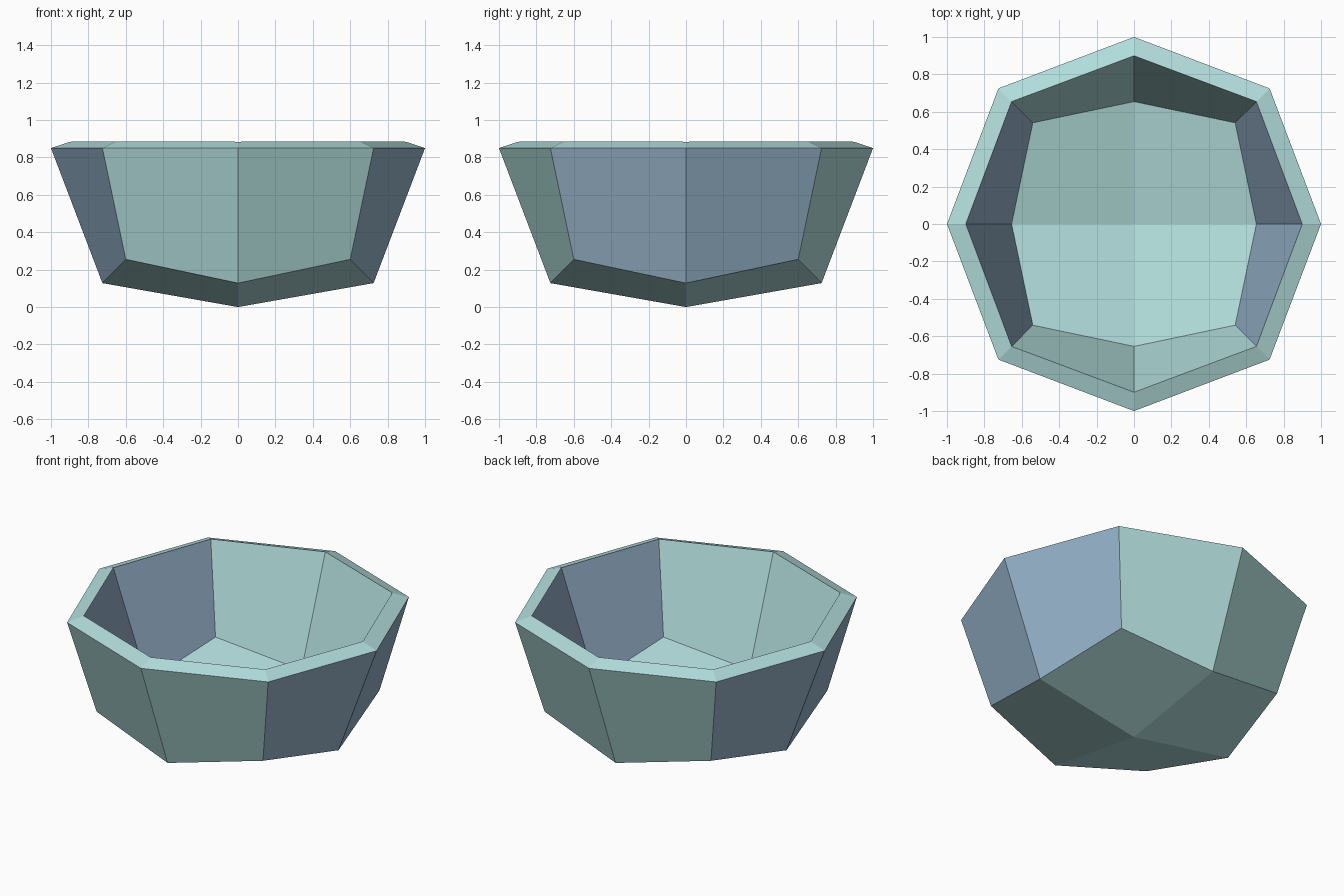
import bpy, bmesh

if "Cube" in bpy.data.objects:
    bpy.data.objects.remove(bpy.data.objects["Cube"])


def material(name, r, g, b):
    m = bpy.data.materials.new(name)
    lin = [((c / 255 + 0.055) / 1.055) ** 2.4 for c in (r, g, b)]
    m.diffuse_color = (*lin, 1)
    m.use_nodes = True
    m.node_tree.nodes["Principled BSDF"].inputs["Base Color"].default_value = m.diffuse_color
    return m


# Outer shell: lower half of a faceted cube-sphere, on a 3 x 3 floor grid
bm = bmesh.new()
floor = {}
for i in (-1, 0, 1):
    for j in (-1, 0, 1):
        r, z = ((0, 0), (0.725, 0.128), (0.6, 0.255))[abs(i) + abs(j)]
        floor[i, j] = bm.verts.new((i * r, j * r, z))

# Floor facets
for i in (-1, 0):
    for j in (-1, 0):
        f = bm.faces.new([floor[i, j], floor[i, j + 1],
                          floor[i + 1, j + 1], floor[i + 1, j]])
        f.material_index = 1

# Wall facets rise from the floor edge to the eight-sided rim
ring = [(1, 0), (1, 1), (0, 1), (-1, 1), (-1, 0), (-1, -1), (0, -1), (1, -1)]
rim = []
for i, j in ring:
    r = 1.0 if i * j == 0 else 0.725
    rim.append(bm.verts.new((i * r, j * r, 0.85)))
for k in range(8):
    n = (k + 1) % 8
    f = bm.faces.new([floor[ring[k]], floor[ring[n]], rim[n], rim[k]])
    c = f.calc_center_median()
    # the left and right walls are blue, front and back are teal
    f.material_index = 0 if abs(c.x) > abs(c.y) else 1
bm.normal_update()

mesh = bpy.data.meshes.new("bowl")
bm.to_mesh(mesh)
bm.free()
mesh.materials.append(material("slate blue", 151, 180, 203))
mesh.materials.append(material("pale teal", 178, 222, 220))
bowl = bpy.data.objects.new("bowl", mesh)
bpy.context.collection.objects.link(bowl)

# Wall thickness inward, with the rim all teal
s = bowl.modifiers.new("thickness", 'SOLIDIFY')
s.thickness = 0.106
s.offset = -1
s.material_offset_rim = 1
